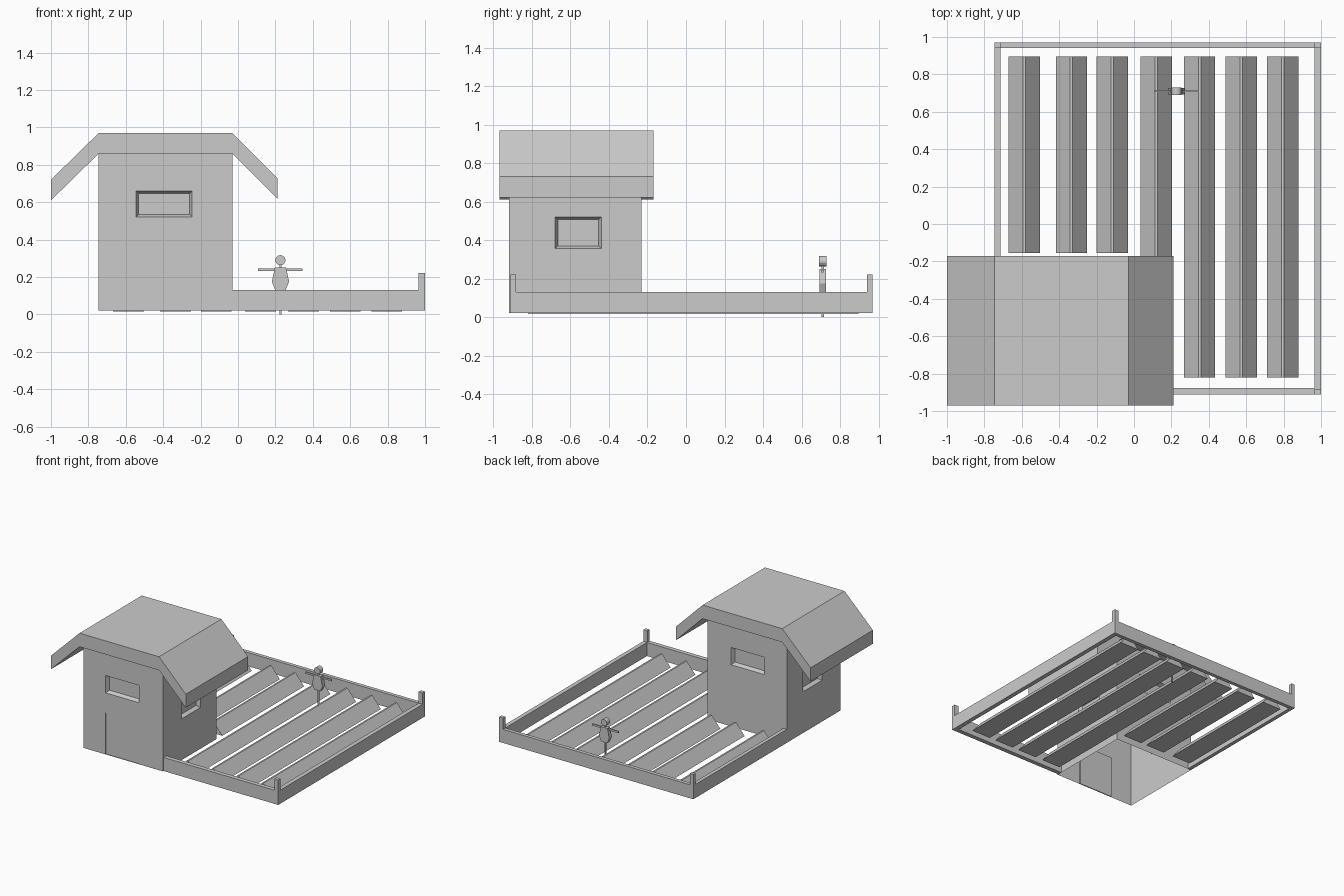
import bpy, bmesh, math
from mathutils import Vector

if "Cube" in bpy.data.objects:
    bpy.data.objects.remove(bpy.data.objects["Cube"])


def finish(name, bm, recalc=True):
    bmesh.ops.remove_doubles(bm, verts=bm.verts, dist=1e-5)
    if recalc:
        bmesh.ops.recalc_face_normals(bm, faces=bm.faces)
    me = bpy.data.meshes.new(name)
    bm.to_mesh(me)
    bm.free()
    ob = bpy.data.objects.new(name, me)
    bpy.context.collection.objects.link(ob)
    return ob


def box(name, x0, x1, y0, y1, z0, z1):
    bm = bmesh.new()
    bmesh.ops.create_cube(bm, size=1)
    for v in bm.verts:
        v.co = ((x0 + x1) / 2 + v.co.x * (x1 - x0),
                (y0 + y1) / 2 + v.co.y * (y1 - y0),
                (z0 + z1) / 2 + v.co.z * (z1 - z0))
    return finish(name, bm)


def prism(name, profile, y0, y1):
    """Extrude an xz profile along y."""
    bm = bmesh.new()
    f = bm.faces.new([bm.verts.new((x, y0, z)) for x, z in profile])
    ext = bmesh.ops.extrude_face_region(bm, geom=[f])
    for v in ext["geom"]:
        if isinstance(v, bmesh.types.BMVert):
            v.co.y = y1
    return finish(name, bm)


def wall(bm, start, end, us, zs, holes):
    """Wall from start to end (outside on the right), with recessed cells.
    holes: {(column, row): (inset, depth)}"""
    s, e = Vector((*start, 0)), Vector((*end, 0))
    d = (e - s).normalized()
    inward = Vector((-d.y, d.x, 0))
    us = [0] + us + [(e - s).length]

    def pt(u, z, depth=0):
        return s + d * u + inward * depth + Vector((0, 0, z))

    def face(pts):
        bm.faces.new([bm.verts.new(p) for p in pts])

    for i in range(len(us) - 1):
        for j in range(len(zs) - 1):
            u0, u1, z0, z1 = us[i], us[i + 1], zs[j], zs[j + 1]
            outer = [pt(u0, z0), pt(u1, z0), pt(u1, z1), pt(u0, z1)]
            if (i, j) not in holes:
                face(outer)
                continue
            t, dep = holes[(i, j)]
            inner = [pt(u0 + t, z0 + t, dep), pt(u1 - t, z0 + t, dep),
                     pt(u1 - t, z1 - t, dep), pt(u0 + t, z1 - t, dep)]
            face(inner)
            for k in range(4):
                n = (k + 1) % 4
                face([outer[k], outer[n], inner[n], inner[k]])


# House walls: open below, recessed windows on all sides, door in front
X0, X1, Y0, Y1, Z0, Z1 = -0.745, -0.03, -0.92, -0.23, 0.02, 0.86
win = (0.014, 0.03)
bm = bmesh.new()
wall(bm, (X0, Y0), (X1, Y0), [0.2, 0.5], [Z0, 0.355, 0.52, 0.66, Z1],
     {(1, 0): (0.0, 0.008), (1, 2): win})
wall(bm, (X1, Y0), (X1, Y1), [0.24, 0.48], [Z0, 0.355, 0.52, Z1], {(1, 1): win})
wall(bm, (X1, Y1), (X0, Y1), [0.215, 0.515], [Z0, 0.52, 0.66, Z1], {(1, 1): win})
wall(bm, (X0, Y1), (X0, Y0), [0.21, 0.45], [Z0, 0.355, 0.52, Z1], {(1, 1): win})
finish("house_walls", bm, recalc=False)

# Roof: bent slab
prism("roof", [(-1, 0.61), (-0.745, 0.86), (-0.03, 0.86), (0.21, 0.62),
               (0.21, 0.73), (-0.03, 0.97), (-0.745, 0.97), (-1, 0.72)], -0.97, -0.17)

# Garden fence and corner posts
T, H = 0.035, 0.13
box("fence_left", -0.745, -0.715, Y1, 0.97, Z0, H)
box("fence_back", -0.745, 1, 0.97 - T + 0.005, 0.97, Z0, H)
box("fence_right", 1 - T, 1, -0.912, 0.97, Z0, H)
box("fence_front", X1, 1, -0.912, -0.912 + T, Z0, H)
for i, (x, y) in enumerate([(-0.745, 0.94), (0.965, 0.94), (0.965, -0.912)]):
    w = 0.03 if x < 0 else T
    box(f"fence_post_{i + 1}", x, x + w, y, y + T - 0.005, Z0, 0.222)

# Planting ridges: three short behind the house, four long beside it
for i, x in enumerate([-0.67, -0.418, -0.2, 0.036, 0.267, 0.49, 0.712]):
    y0 = -0.155 if i < 3 else -0.82
    prism(f"soil_ridge_{i + 1}",
          [(x, 0.016), (x + 0.167, 0.016), (x + 0.09, 0.108), (x + 0.077, 0.108)], y0, 0.895)

# Scarecrow
cx, cy = 0.227, 0.71
box("scarecrow_pole", cx - 0.006, cx + 0.006, cy - 0.006, cy + 0.006, 0, 0.27)
half = [(0.028, 0.13), (0.046, 0.175), (0.03, 0.25)]
prism("scarecrow_body", [(cx + x, z) for x, z in half] +
      [(cx - x, z) for x, z in reversed(half)], cy - 0.017, cy + 0.017)
box("scarecrow_arms", 0.108, 0.346, cy - 0.005, cy + 0.005, 0.231, 0.245)
ring = [math.tau * k / 16 for k in range(16)]
prism("scarecrow_head", [(cx + 0.027 * math.cos(a), 0.29 + 0.027 * math.sin(a)) for a in ring],
      cy - 0.02, cy + 0.02)
